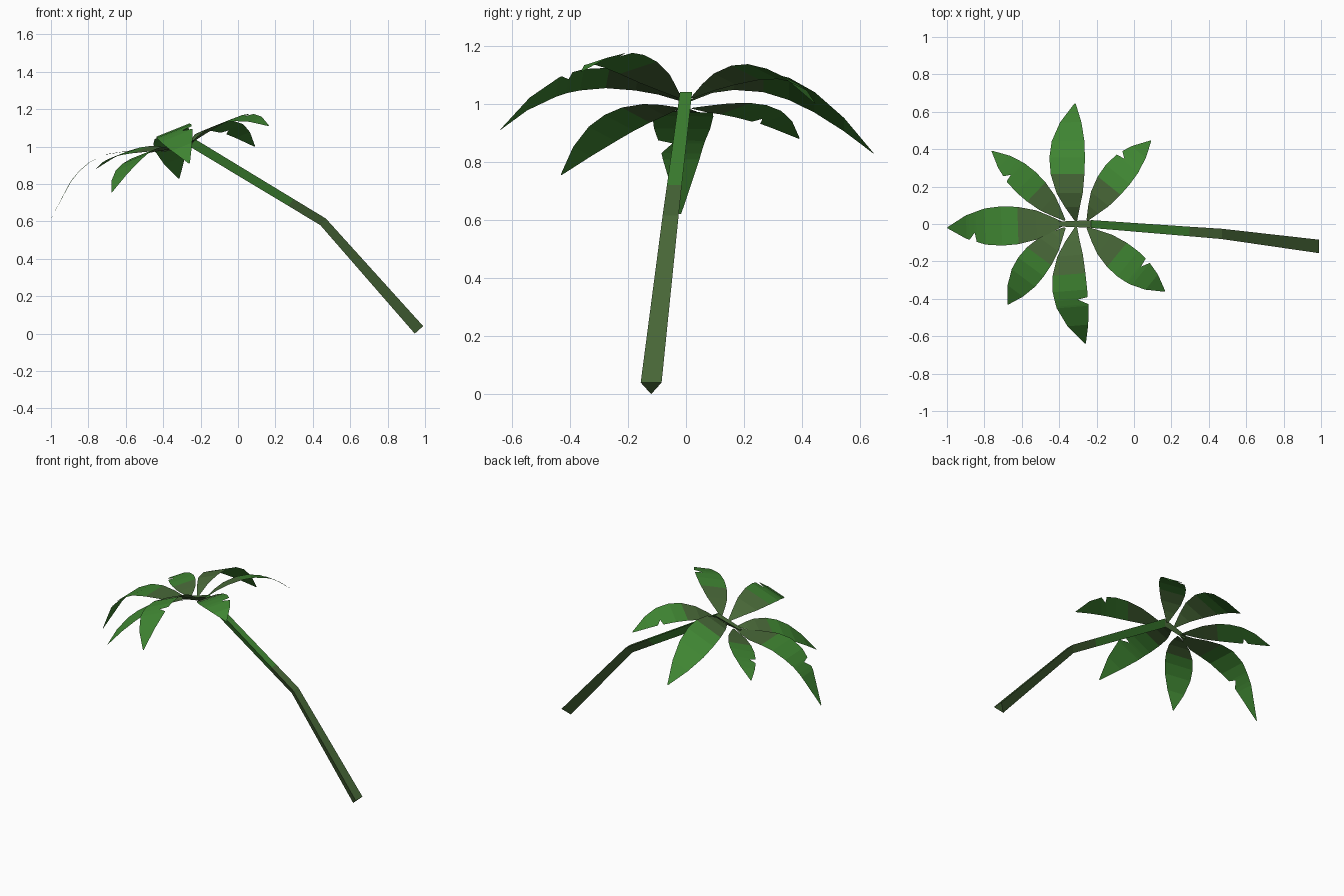
import bpy, bmesh
from mathutils import Vector

if "Cube" in bpy.data.objects:
    bpy.data.objects.remove(bpy.data.objects["Cube"])


def material(name, rgb):
    m = bpy.data.materials.new(name)
    m.diffuse_color = (*rgb, 1)
    m.use_nodes = True
    m.node_tree.nodes["Principled BSDF"].inputs["Base Color"].default_value = m.diffuse_color
    return m


LEAF = material("leaf green", (0.050, 0.235, 0.032))
OLIVE = material("olive green", (0.066, 0.140, 0.040))


def finish(name, bm, closed=False):
    if closed:
        bmesh.ops.recalc_face_normals(bm, faces=bm.faces)
    me = bpy.data.meshes.new(name)
    bm.to_mesh(me)
    bm.free()
    me.materials.append(LEAF)
    me.materials.append(OLIVE)
    ob = bpy.data.objects.new(name, me)
    bpy.context.collection.objects.link(ob)
    return ob


def three_sided_beam(name, stations, olive):
    """stations: (top-face centre, width, offset to the lower edge)"""
    bm = bmesh.new()
    rings = []
    for c, w, (dx, dz) in stations:
        x, y, z = c
        rings.append([bm.verts.new(p) for p in
                      ((x, y - w / 2, z), (x, y + w / 2, z), (x + dx, y, z + dz))])
    for k, (a, b) in enumerate(zip(rings, rings[1:])):
        for i in range(3):
            j = (i + 1) % 3
            f = bm.faces.new((a[i], a[j], b[j], b[i]))
            f.material_index = int(k in olive)
    for r, k in ((rings[0], 0), (rings[-1], len(rings) - 2)):
        bm.faces.new(r).material_index = int(k in olive)
    finish(name, bm, True)


# leaning trunk, olive on its lower part, and the stem through the crown
three_sided_beam("trunk", [
    ((0.99, -0.12, 0.04), 0.072, (-0.045, -0.04)),
    ((0.47, -0.053, 0.615), 0.055, (-0.03, -0.035)),
    ((0.297, -0.04, 0.72), 0.051, (-0.028, -0.037)),
    ((-0.23, 0.0, 1.04), 0.042, (-0.02, -0.045))], {0, 1})
three_sided_beam("crown_stem", [
    ((-0.23, 0.0, 1.038), 0.040, (-0.02, -0.04)),
    ((-0.41, 0.0, 0.985), 0.026, (0.0, -0.015))], {0})

# relative leaf width along its length
WIDTH = [(0, .06), (.12, .42), (.24, .74), (.40, .95), (.54, 1), (.68, .92), (.84, .60), (1, .03)]
TILT = 0.40      # the whole crown leans towards -x


def width_at(t):
    for (t0, w0), (t1, w1) in zip(WIDTH, WIDTH[1:]):
        if t <= t1:
            return w0 + (w1 - w0) * (t - t0) / (t1 - t0)
    return WIDTH[-1][1]


def height_at(z, t):
    # smooth curve through four evenly spaced heights
    total = 0
    for i in range(4):
        k = z[i]
        for j in range(4):
            if j != i:
                k *= (3 * t - j) / (i - j)
        total += k
    return total


def leaf(name, base, tip, heights, width, bow=0.0, notch=None, side=0):
    """side: 1 = notch on the left edge, -1 = right edge"""
    base, tip = Vector(base), Vector(tip)
    d = (tip - base).normalized()
    left = Vector((-d.y, d.x))
    ts = [t for t, _ in WIDTH]
    if notch:
        ts = [t for t in ts if abs(t - notch) > 0.05]
        ts = sorted(ts + [notch - 0.015, notch, notch + 0.045])
    bm = bmesh.new()
    rows = []
    for t in ts:
        c = base.lerp(tip, t) + left * (bow * 4 * t * (1 - t))
        z = height_at(heights, t)
        row = []
        for s in (1, 0, -1):
            h = s * width / 2 * width_at(t)
            if t == notch and s == side:
                h *= 0.4
            o = left * h
            row.append(bm.verts.new((c.x + o.x, c.y + o.y, z + o.x * TILT)))
        rows.append(row)
    for k, (a, b) in enumerate(zip(rows, rows[1:])):
        inner = (ts[k] + ts[k + 1]) / 2 < 0.40
        for i in range(2):
            f = bm.faces.new((a[i], a[i + 1], b[i + 1], b[i]))
            f.material_index = int(inner)
    for f in bm.faces:
        f.normal_update()
        if f.normal.z < 0:
            f.normal_flip()
    finish(name, bm)


# seven-pointed fan of drooping leaves plus the long one facing -x
leaf("leaf_back", (-0.31, 0.015), (-0.315, 0.645), (1.01, 1.08, 1.01, 0.83), 0.19, 0.045)
leaf("leaf_front", (-0.31, -0.015), (-0.26, -0.64), (1.01, 1.085, 1.06, 0.91), 0.185, -0.06, 0.62, 1)
leaf("leaf_back_right", (-0.25, 0.02), (0.09, 0.445), (1.02, 1.10, 1.10, 1.00), 0.165, 0.025, 0.70, 1)
leaf("leaf_front_right", (-0.25, -0.02), (0.165, -0.36), (1.02, 1.11, 1.155, 1.11), 0.175, -0.012, 0.66, 1)
leaf("leaf_left", (-0.37, 0.0), (-0.997, -0.02), (0.985, 0.972, 0.92, 0.62), 0.21, 0.0, 0.77, 1)
leaf("leaf_back_left", (-0.37, 0.02), (-0.76, 0.39), (0.985, 0.985, 0.96, 0.88), 0.15, -0.005, 0.70, 1)
leaf("leaf_front_left", (-0.37, -0.02), (-0.675, -0.43), (0.985, 0.97, 0.90, 0.755), 0.17, -0.02)
